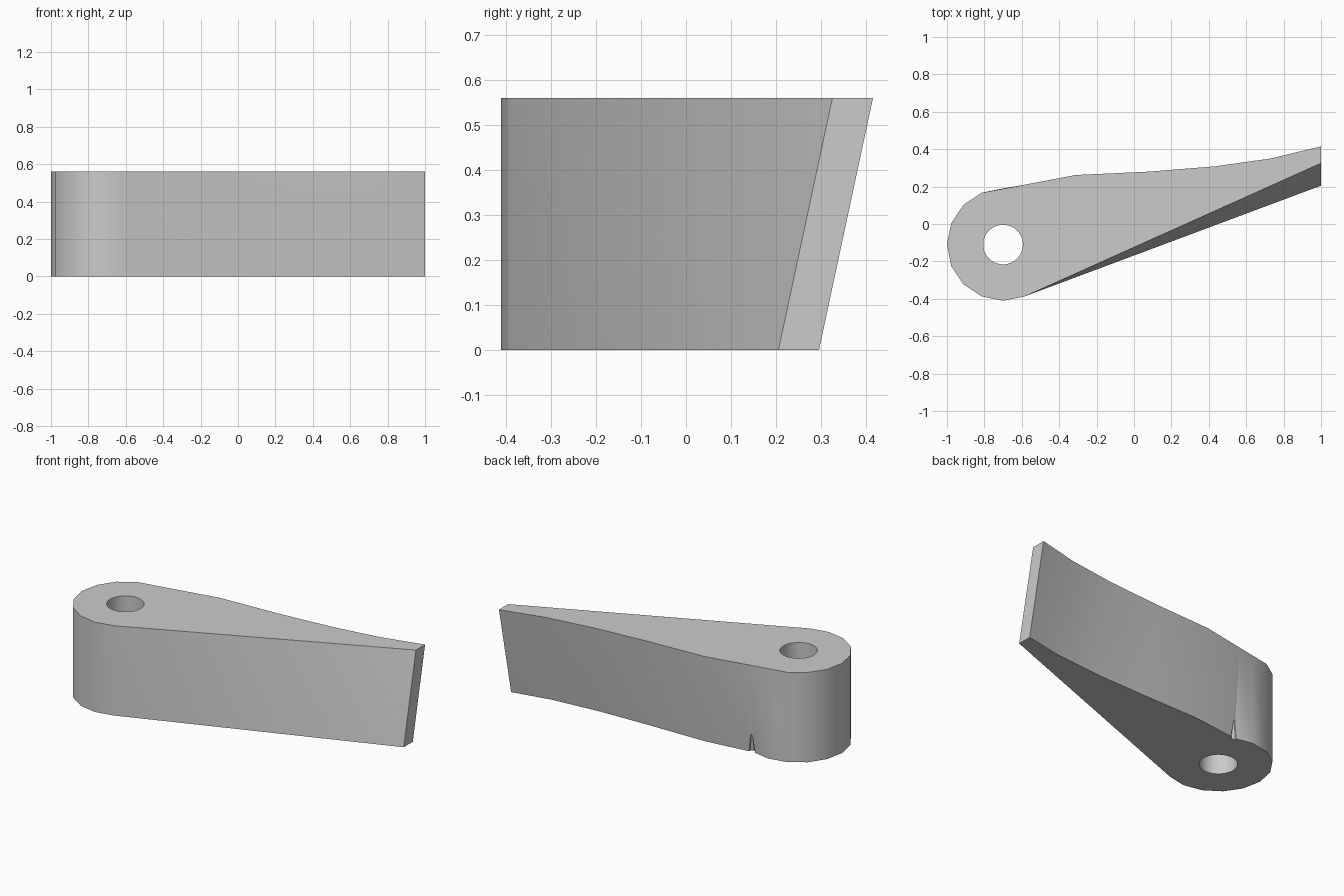
import bpy, bmesh
from math import radians, cos, sin

cube = bpy.data.objects.get("Cube")
if cube:
    bpy.data.objects.remove(cube)

HEIGHT = 0.56
HUB_X, HUB_Y, HUB_R = -0.70, -0.11, 0.30

grey = bpy.data.materials.new("plain grey")
grey.use_nodes = True
grey.diffuse_color = (0.6, 0.6, 0.6, 1)
grey.node_tree.nodes["Principled BSDF"].inputs["Base Color"].default_value = grey.diffuse_color


def hub_point(angle):
    a = radians(angle)
    return HUB_X + HUB_R * cos(a), HUB_Y + HUB_R * sin(a)


def make_object(name, bm):
    bmesh.ops.recalc_face_normals(bm, faces=bm.faces)
    mesh = bpy.data.meshes.new(name)
    bm.to_mesh(mesh)
    bm.free()
    mesh.materials.append(grey)
    obj = bpy.data.objects.new(name, mesh)
    bpy.context.collection.objects.link(obj)
    return obj


def cone_cutter(name, x, y, z, sides, r1, r2, depth):
    bm = bmesh.new()
    bmesh.ops.create_cone(bm, cap_ends=True, segments=sides,
                          radius1=r1, radius2=r2, depth=depth)
    bmesh.ops.translate(bm, verts=bm.verts, vec=(x, y, z))
    obj = make_object(name, bm)
    obj.hide_render = True
    return obj


# Outlines: round hub, front edge, tip, then the hollow back edge
hub = [hub_point(112.5 + 22.5 * i) for i in range(9)]
bottom = hub + [(1, 0.205), (1, 0.295), (0.76, 0.248), (0.45, 0.22),
                (0.10, 0.21), (-0.28, 0.205), hub_point(67.5), hub_point(90)]
top = hub + [(1, 0.325), (1, 0.415), (0.73, 0.35), (0.43, 0.308),
             (0.08, 0.28), (-0.31, 0.262), (-0.585, 0.21), (-0.70, 0.188)]

# Twisted lever body lofted between the two outlines
bm = bmesh.new()
low = [bm.verts.new((x, y, 0)) for x, y in bottom]
high = [bm.verts.new((x, y, HEIGHT)) for x, y in top]
bm.faces.new(low)
bm.faces.new(high)
for i in range(len(low)):
    j = (i + 1) % len(low)
    bm.faces.new((low[i], low[j], high[i]))
    bm.faces.new((low[j], high[j], high[i]))
body = make_object("lever_body", bm)

# Pivot hole and the small notch where the blade leaves the hub
cutters = [cone_cutter("pivot_hole_cutter", HUB_X, HUB_Y, HEIGHT / 2, 40, 0.106, 0.106, 1),
           cone_cutter("notch_cutter", -0.575, 0.172, 0.05, 6, 0.03, 0, 0.2)]
bpy.context.view_layer.objects.active = body
for cutter in cutters:
    cut = body.modifiers.new(cutter.name, "BOOLEAN")
    cut.operation = "DIFFERENCE"
    cut.solver = "EXACT"
    cut.object = cutter
    bpy.ops.object.modifier_apply(modifier=cut.name)
for cutter in cutters:
    bpy.data.objects.remove(cutter)

# Smooth hub and hole, crisp rims
bpy.ops.object.select_all(action="DESELECT")
body.select_set(True)
bpy.ops.object.shade_smooth_by_angle(angle=radians(30))
